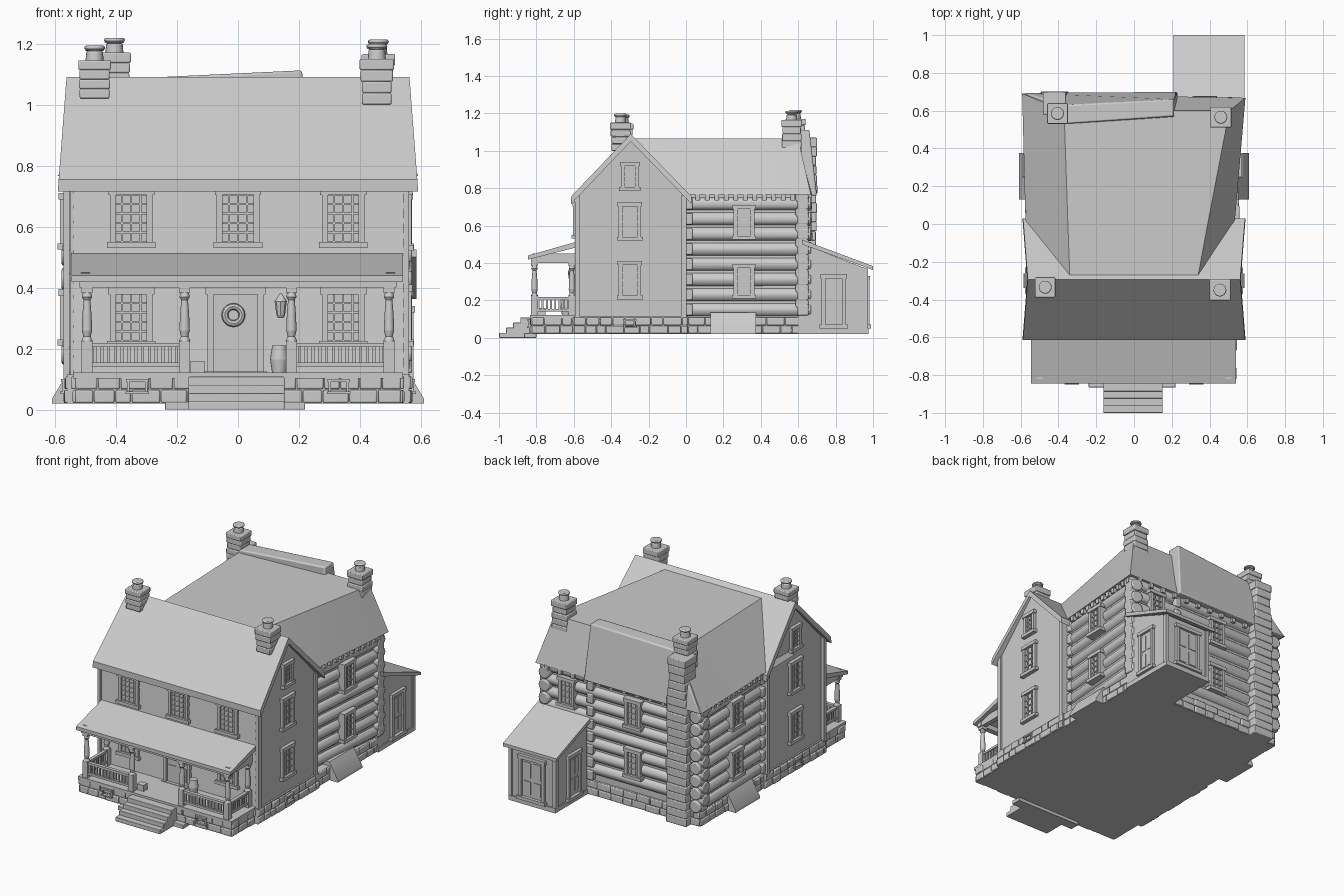
import bpy, bmesh, math, random
from mathutils import Matrix, Vector

random.seed(4)
cube = bpy.data.objects.get("Cube")
if cube:
    bpy.data.objects.remove(cube, do_unlink=True)

GREY = (0.6, 0.6, 0.6, 1)
mat = bpy.data.materials.new("plain grey")
mat.use_nodes = True
mat.diffuse_color = GREY
mat.node_tree.nodes["Principled BSDF"].inputs["Base Color"].default_value = GREY


def finish(name, bm, bevel=0):
    bmesh.ops.recalc_face_normals(bm, faces=bm.faces)
    me = bpy.data.meshes.new(name)
    bm.to_mesh(me)
    bm.free()
    me.materials.append(mat)
    ob = bpy.data.objects.new(name, me)
    bpy.context.collection.objects.link(ob)
    bpy.ops.object.select_all(action='DESELECT')
    ob.select_set(True)
    bpy.context.view_layer.objects.active = ob
    bpy.ops.object.shade_smooth_by_angle(angle=math.radians(40))
    if bevel:
        mod = ob.modifiers.new("soft edges", 'BEVEL')
        mod.width, mod.segments = bevel, 2
    return ob


def loft(bm, low, high, M=Matrix()):
    a, b = ([bm.verts.new(M @ Vector(p)) for p in ring] for ring in (low, high))
    n = len(a)
    bm.faces.new(a)
    bm.faces.new(b)
    for i in range(n):
        bm.faces.new((a[i], a[(i + 1) % n], b[(i + 1) % n], b[i]))


def box(bm, x0, x1, y0, y1, z0, z1, M=Matrix()):
    ring = [(x0, y0), (x1, y0), (x1, y1), (x0, y1)]
    loft(bm, [(*p, z0) for p in ring], [(*p, z1) for p in ring], M)


def prism_x(bm, profile, x0, x1):
    loft(bm, [(x0, *p) for p in profile], [(x1, *p) for p in profile])


def rod(bm, p, q, r, r2=None, seg=12):
    p, q = Vector(p), Vector(q)
    M = Matrix.Translation((p + q) / 2) @ (q - p).to_track_quat('Z', 'Y').to_matrix().to_4x4()
    bmesh.ops.create_cone(bm, cap_ends=True, segments=seg, radius1=r,
                          radius2=r if r2 is None else r2, depth=(q - p).length, matrix=M)


def lathe(bm, x, y, rings, seg=12):
    for (z0, r0), (z1, r1) in zip(rings, rings[1:]):
        rod(bm, (x, y, z0), (x, y, z1), r0, r1, seg)


# Local wall frame: x along the wall, -y outward
def wall(x, y, z, degrees):
    return Matrix.Translation((x, y, z)) @ Matrix.Rotation(math.radians(degrees), 4, 'Z')


# Front block with gable ends
bm = bmesh.new()
prism_x(bm, [(-0.585, 0.1), (0.0, 0.1), (0.0, 0.76), (-0.295, 1.06), (-0.585, 0.76)], -0.55, 0.55)
finish("front_block", bm)

bm = bmesh.new()
outer = [(-0.615, 0.755), (-0.295, 1.09), (0.03, 0.755)]
inner = [(y, z - 0.04) for y, z in outer]
for (a, b, c, d) in ((outer[0], outer[1], inner[1], inner[0]), (outer[1], outer[2], inner[2], inner[1])):
    def end(s):
        return [(s * (0.562 + 0.026 * (1.09 - p[1]) / 0.34), *p) for p in (a, b, c, d)]
    loft(bm, end(-1), end(1))
finish("front_roof", bm)

# Clapboards, corner boards and eave trim
bm = bmesh.new()
for i in range(13):
    z = 0.12 + i * 0.049
    prism_x(bm, [(-0.58, z), (-0.591, z), (-0.586, z + 0.049), (-0.58, z + 0.049)], -0.54, 0.54)
for s in (-1, 1):
    for y in (-0.58, -0.012):
        box(bm, s * 0.556 - 0.016, s * 0.556 + 0.004, y - 0.014, y + 0.014, 0.1, 0.76)
box(bm, -0.555, 0.555, -0.6, -0.58, 0.725, 0.755)
finish("siding_and_trim", bm)

# Rear log block: core and notched logs
back_l, back_r, front_l, front_r = (-0.545, 0.635), (0.545, 0.63), (-0.53, 0.0), (0.495, 0.0)
bm = bmesh.new()
core = [front_l, front_r, back_r, back_l]
loft(bm, [(*p, 0.1) for p in core], [(*p, 0.8) for p in core])
finish("log_core", bm)

bm = bmesh.new()
for i in range(8):
    z = 0.15 + i * 0.081
    for a, b in ((front_l, back_l), (front_r, back_r)):
        rod(bm, (a[0] - 0.015 * (1 if a[0] > 0 else -1), a[1], z), (b[0] - 0.012 * (1 if b[0] > 0 else -1), b[1] + 0.04, z), 0.038)
    rod(bm, (-0.578, 0.62, z + 0.035), (0.57, 0.62, z + 0.035), 0.037)
    for x in (back_l[0], back_r[0]):
        s = 1 if x > 0 else -1
        box(bm, x - 0.03 * s, x + 0.026 * s, 0.595, 0.655, z - 0.03, z + 0.03)
    box(bm, 0.19, 0.235, 0.63, 0.665, z - 0.03, z + 0.03)
    for s, x in ((-1, front_l[0]), (1, front_r[0])):
        box(bm, x - 0.03, x + 0.03, 0.0, 0.035, z - 0.03, z + 0.03)
finish("logs", bm, 0.006)

# Rear roof with a flat top, steep back and raised ridge cap
bm = bmesh.new()
eave = [(-0.57, -0.27), (0.475, -0.27), (0.535, 0.03), (0.59, 0.668), (-0.592, 0.69), (-0.575, 0.03)]
top = [(-0.34, -0.27), (0.34, -0.27), (0.39, 0.0), (0.505, 0.6), (-0.37, 0.6), (-0.35, 0.0)]
loft(bm, [(*p, 0.765) for p in eave], [(*p, 1.065) for p in top])
finish("rear_roof", bm)
bm = bmesh.new()
loft(bm, [(-0.585, 0.55, 0.76), (-0.585, 0.695, 0.76), (-0.36, 0.63, 1.085), (-0.36, 0.53, 1.085)],
     [(0.23, 0.55, 0.76), (0.23, 0.7, 0.76), (0.21, 0.66, 1.112), (0.21, 0.57, 1.112)])
finish("rear_ridge_cap", bm, 0.008)
bm = bmesh.new()
for i in range(12):
    t = i / 11
    box(bm, 0.5 + 0.05 * t, 0.535 + 0.04 * t, 0.05 + 0.56 * t, 0.075 + 0.56 * t, 0.735, 0.77)
    box(bm, -0.575, -0.53, 0.05 + 0.56 * t, 0.075 + 0.56 * t, 0.735, 0.77)
    box(bm, -0.5 + t, -0.475 + t, 0.63, 0.67, 0.735, 0.77)
finish("rafter_ends", bm)

# Stone foundation with rough blocks
bm = bmesh.new()
box(bm, -0.56, 0.56, -0.6, 0.01, 0.02, 0.115)
box(bm, -0.535, 0.535, -0.825, -0.59, 0.02, 0.105)
box(bm, -0.55, 0.55, 0.0, 0.645, 0.02, 0.11)
finish("foundation", bm)


def stones(bm, length, M):
    for row in range(2):
        x = 0
        while x < length - 0.01:
            w = min(random.uniform(0.05, 0.1), length - x)
            d = random.uniform(0.004, 0.012)
            box(bm, x + 0.002, x + w - 0.002, -d, 0.01, row * 0.045, row * 0.045 + 0.042, M)
            x += w


bm = bmesh.new()
for x, y, length, turn in ((-0.535, -0.825, 1.07, 0), (0.535, -0.825, 0.23, 90), (0.56, -0.6, 0.61, 90),
                           (0.55, 0.01, 0.63, 90), (0.55, 0.645, 1.1, 180), (-0.55, 0.645, 0.64, -90),
                           (-0.56, 0.01, 0.61, -90), (-0.535, -0.595, 0.23, -90)):
    stones(bm, length, wall(x, y, 0.022, turn))
finish("foundation_stones", bm, 0.005)


# Framed openings
def frame(bm, M, w, h, t=0.02, d=0.016):
    for s in (-1, 1):
        box(bm, s * w / 2 - t / 2, s * w / 2 + t / 2, -d, 0.03, 0, h, M)
    box(bm, -w / 2 - t * 0.8, w / 2 + t * 0.8, -d - 0.004, 0.03, h - 0.002, h + t, M)
    box(bm, -w / 2 - t, w / 2 + t, -d - 0.008, 0.03, -t, 0, M)


def window(bm, M, w=0.12, h=0.155, cols=4, rows=5):
    frame(bm, M, w, h)
    box(bm, -w / 2, w / 2, -0.003, 0.03, 0, h, M)
    for i in range(1, cols):
        x = (i / cols - 0.5) * w
        box(bm, x - 0.003, x + 0.003, -0.009, 0.01, 0, h, M)
    for i in range(rows + 1):
        z = i / rows * h
        box(bm, -w / 2, w / 2, -0.009, 0.01, z - 0.003, z + 0.003, M)


bm = bmesh.new()
for x in (-0.35, 0, 0.345):
    window(bm, wall(x, -0.588, 0.55, 0))
    if x:
        window(bm, wall(x, -0.588, 0.225, 0))
for s in (-1, 1):
    for z, w, h in ((0.225, 0.1, 0.165), (0.54, 0.1, 0.165), (0.805, 0.075, 0.115)):
        window(bm, wall(s * 0.552, -0.3, z, 90 * s), w, h, 3, 4)
    for z in (0.23, 0.545):
        window(bm, wall(0.553 if s > 0 else -0.568, 0.31, z, 90 * s), 0.09, 0.145, 3, 4)
for x, z in ((-0.09, 0.23), (-0.09, 0.545), (0.375, 0.56)):
    window(bm, wall(x, 0.654, z, 180), 0.09, 0.145, 3, 4)
finish("windows", bm)

bm = bmesh.new()
for M in [wall(x, -0.835, 0.06, 0) for x in (-0.33, 0.33)] + [wall(s * 0.568, -0.3, 0.06, 90 * s) for s in (-1, 1)]:
    frame(bm, M, 0.06, 0.032, 0.008, 0.008)
finish("foundation_vents", bm)


def door(bm, M, w, h):
    frame(bm, M, w, h)
    box(bm, -w / 2, w / 2, -0.004, 0.02, 0, h, M)
    for z0, z1 in ((0.08, 0.42), (0.52, 0.92)):
        for s in (-1, 1):
            box(bm, s * w * 0.22 - w * 0.16, s * w * 0.22 + w * 0.16, -0.008, 0, h * z0, h * z1, M)


bm = bmesh.new()
door(bm, wall(-0.008, -0.59, 0.125, 0), 0.165, 0.255)
finish("front_door", bm)
bpy.ops.mesh.primitive_torus_add(location=(-0.015, -0.605, 0.31), rotation=(math.pi / 2, 0, 0), major_radius=0.028,
                                 minor_radius=0.011, major_segments=20, minor_segments=8)
bpy.context.object.name = "wreath"
bpy.context.object.data.materials.append(mat)

# Porch roof, posts, railings
bm = bmesh.new()
prism_x(bm, [(-0.845, 0.44), (-0.58, 0.515), (-0.58, 0.485), (-0.845, 0.418)], -0.545, 0.54)
box(bm, -0.52, 0.52, -0.83, -0.795, 0.4, 0.44)
for s in (-1, 1):
    box(bm, s * 0.5 - 0.015, s * 0.5 + 0.015, -0.82, -0.59, 0.4, 0.45)
finish("porch_roof", bm)
bm = bmesh.new()
box(bm, -0.54, 0.54, -0.835, -0.585, 0.102, 0.122)
finish("porch_floor", bm)

bm = bmesh.new()
for x, y in [(x, -0.81) for x in (-0.495, -0.175, 0.175, 0.495)] + [(-0.495, -0.61), (0.495, -0.61)]:
    box(bm, x - 0.018, x + 0.018, y - 0.018, y + 0.018, 0.12, 0.225)
    lathe(bm, x, y, [(0.225, 0.019), (0.24, 0.012), (0.26, 0.017), (0.31, 0.015), (0.36, 0.011), (0.37, 0.017), (0.385, 0.013)])
    box(bm, x - 0.018, x + 0.018, y - 0.018, y + 0.018, 0.383, 0.42)
finish("porch_posts", bm)


def railing(bm, M, length, count):
    for z in (0.14, 0.205):
        box(bm, 0, length, -0.011, 0.011, z, z + 0.014, M)
    for i in range(count):
        x = (i + 0.5) / count * length
        box(bm, x - 0.005, x + 0.005, -0.005, 0.005, 0.14, 0.21, M)


bm = bmesh.new()
for x in (-0.48, 0.19):
    railing(bm, wall(x, -0.81, 0, 0), 0.29, 13)
for x in (-0.495, 0.495):
    railing(bm, wall(x, -0.8, 0, 90), 0.18, 8)
finish("porch_railings", bm)

# Front steps
bm = bmesh.new()
box(bm, -0.24, 0.22, -0.865, -0.8, 0.0, 0.025)
for i in range(4):
    box(bm, -0.162, 0.152, -1.0 + i * 0.038, -0.82, 0.0, 0.027 * (i + 1))
finish("front_steps", bm, 0.003)

# Porch barrel, lantern and crate
bm = bmesh.new()
lathe(bm, 0.135, -0.64, [(0.12, 0.023), (0.165, 0.03), (0.21, 0.023)], 16)
lathe(bm, 0.14, -0.612, [(0.3, 0.008), (0.31, 0.014), (0.355, 0.02), (0.38, 0.004)], 8)
box(bm, 0.135, 0.145, -0.615, -0.585, 0.335, 0.345)
box(bm, -0.155, -0.11, -0.79, -0.75, 0.12, 0.16)
finish("porch_barrel_and_lantern", bm)

# Chimneys with stone courses and pots
bm = bmesh.new()
for x, y, z0, z1 in ((-0.47, -0.335, 1.02, 1.145), (0.455, -0.35, 1.0, 1.15), (-0.405, 0.585, 0.97, 1.17), (0.46, 0.565, 0.94, 1.165)):
    courses = round((z1 - z0) / 0.035)
    step = (z1 - z0) / courses
    for i in range(courses):
        r = 0.05 + random.uniform(-0.002, 0.003) + (0.004 if i == courses - 1 else 0)
        box(bm, x - r, x + r, y - r, y + r, z0 + i * step, z0 + (i + 1) * step)
    lathe(bm, x, y, [(z1 - 0.005, 0.03), (z1 + 0.03, 0.027), (z1 + 0.036, 0.035), (z1 + 0.048, 0.033)], 16)
for i in range(21):
    z = 0.02 + i * 0.05
    w = 0.07 + random.uniform(-0.004, 0.004) - (0.012 if z > 0.8 else 0)
    box(bm, -0.42 - w, -0.42 + w, 0.58, 0.7 + random.uniform(-0.006, 0.002), z, z + 0.05)
finish("chimneys", bm, 0.006)

# Back shed
bm = bmesh.new()
prism_x(bm, [(0.6, 0.045), (0.965, 0.045), (0.965, 0.37), (0.6, 0.51)], 0.24, 0.56)
box(bm, 0.235, 0.565, 0.6, 0.975, 0.02, 0.05)
for x in (0.245, 0.555):
    box(bm, x - 0.012, x + 0.012, 0.945, 0.972, 0.045, 0.37)
finish("shed", bm)
bm = bmesh.new()
prism_x(bm, [(0.62, 0.525), (1.0, 0.383), (1.0, 0.363), (0.62, 0.5)], 0.21, 0.585)
finish("shed_roof", bm)
bm = bmesh.new()
door(bm, wall(0.56, 0.79, 0.07, 90), 0.11, 0.25)
door(bm, wall(0.24, 0.79, 0.07, -90), 0.11, 0.25)
door(bm, wall(0.4, 0.965, 0.07, 180), 0.16, 0.24)
finish("shed_doors", bm)

# Sloping cellar hatches on both sides
bm = bmesh.new()
for s in (-1, 1):
    ring = [(s * 0.5, 0.02), (s * 0.61, 0.02), (s * 0.61, 0.035), (s * 0.55, 0.135), (s * 0.5, 0.135)]
    loft(bm, [(x, 0.13, z) for x, z in ring], [(x, 0.375, z) for x, z in ring])
finish("cellar_hatches", bm)
